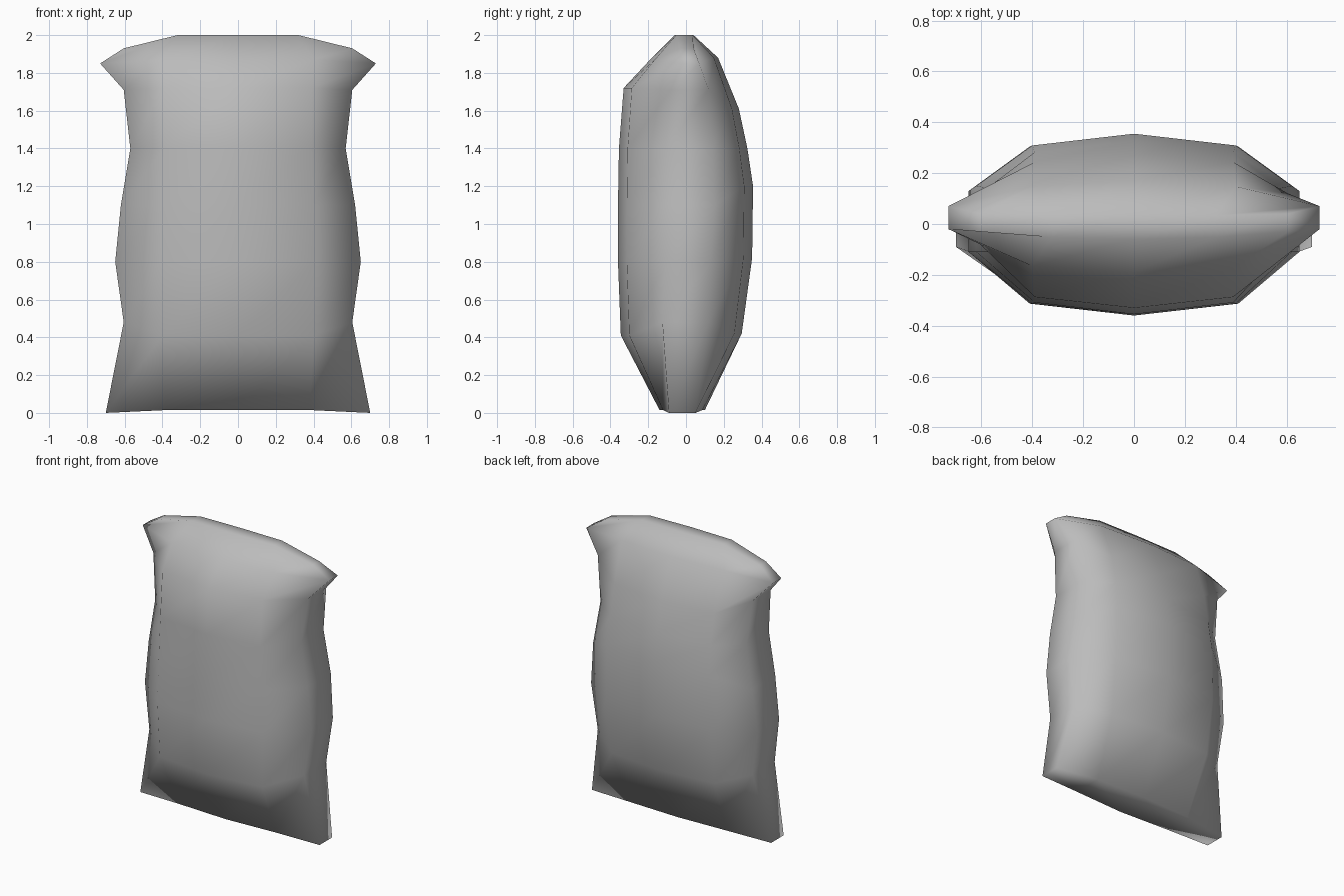
import bpy
import bmesh

cube = bpy.data.objects.get("Cube")
if cube:
    bpy.data.objects.remove(cube, do_unlink=True)

# Material
cloth = bpy.data.materials.new("grey_cloth")
cloth.use_nodes = True
grey = (0.5, 0.5, 0.5, 1)
cloth.diffuse_color = grey
cloth.node_tree.nodes["Principled BSDF"].inputs["Base Color"].default_value = grey

# Sack rings from the bottom seam to the top seam:
# front z, back z, side z, side x, shoulder x, front y, back y, side front y, side back y
RINGS = [
    (.015, .015, 0, .70, .38, -.14, .10, -.09, .05),
    (.41, .42, .48, .605, .40, -.345, .295, -.125, .12),
    (.80, .82, .80, .65, .41, -.36, .35, -.11, .13),
    (1.1, 1.2, 1.1, .62, .40, -.36, .355, -.11, .15),
    (1.4, 1.4, 1.4, .57, .39, -.355, .325, -.11, .14),
    (1.72, 1.61, 1.71, .605, .39, -.33, .28, -.08, .12),
    (1.87, 1.88, 1.85, .73, .40, -.19, .17, -.02, .07),
    (2, 2, 1.93, .605, .32, -.06, .04, -.03, .04),
]


def half_row(z, side_z, side_x, shoulder_x, y, side_y):
    """Five points from the right side, over the belly, to the left side."""
    side = (side_x, side_y, side_z)
    shoulder = (shoulder_x, y * 0.87, z)
    mirrored = [(-p[0], p[1], p[2]) for p in (side, shoulder)]
    return mirrored + [(0, y, z), shoulder, side]


def build_sack():
    bm = bmesh.new()
    loops = []
    for zf, zb, zs, xs, xh, yf, yb, sf, sb in RINGS:
        front = half_row(zf, zs, xs, xh, yf, sf)
        back = half_row(zb, zs, xs, xh, yb, sb)
        loops.append([bm.verts.new(p) for p in front + back[::-1]])

    # Walls between neighbouring rings
    count = len(loops[0])
    for low, high in zip(loops, loops[1:]):
        for i in range(count):
            j = (i + 1) % count
            bm.faces.new((low[i], low[j], high[j], high[i]))

    # Narrow seams closing the bottom and the top
    for ring in (loops[0], loops[-1]):
        for i in range(count // 2 - 1):
            bm.faces.new((ring[i], ring[i + 1], ring[-2 - i], ring[-1 - i]))

    bmesh.ops.recalc_face_normals(bm, faces=bm.faces)
    for face in bm.faces:
        face.smooth = True
    mesh = bpy.data.meshes.new("sack")
    bm.to_mesh(mesh)
    bm.free()
    mesh.materials.append(cloth)
    sack = bpy.data.objects.new("sack", mesh)
    bpy.context.collection.objects.link(sack)
    return sack


build_sack()
